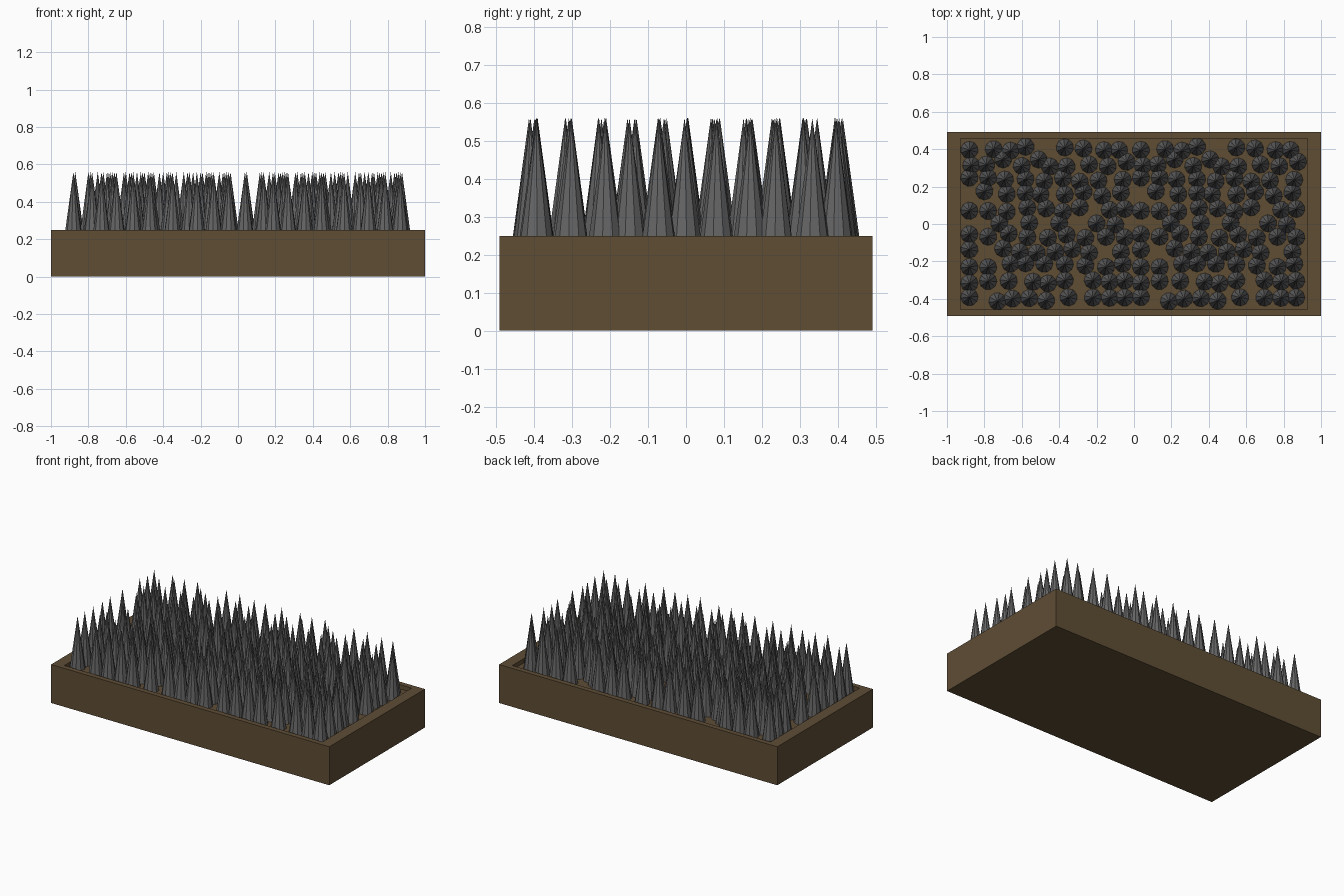
import bpy, bmesh, math, random
from mathutils import Matrix

if "Cube" in bpy.data.objects:
    bpy.data.objects.remove(bpy.data.objects["Cube"])

random.seed(4)

def material(name, c):
    m = bpy.data.materials.new(name)
    m.diffuse_color = (*c, 1)
    m.use_nodes = True
    m.node_tree.nodes["Principled BSDF"].inputs["Base Color"].default_value = m.diffuse_color
    return m

def finish(bm, name, mat):
    me = bpy.data.meshes.new(name)
    bm.to_mesh(me)
    bm.free()
    me.materials.append(mat)
    ob = bpy.data.objects.new(name, me)
    bpy.context.collection.objects.link(ob)
    return ob

wood = material("brown_wood", (0.115, 0.075, 0.036))
metal = material("dark_metal", (0.13, 0.13, 0.13))
TOP, FLOOR, TIP = 0.25, 0.222, 0.56

# tray: block with an inset, sunken top face
bm = bmesh.new()
bmesh.ops.create_cube(bm, size=1, matrix=Matrix.Translation((0, 0, TOP / 2)) @ Matrix.Diagonal((2, 0.982, TOP, 1)))
top = max(bm.faces, key=lambda f: f.calc_center_median().z)
bmesh.ops.inset_region(bm, faces=[top], thickness=0.001)
for v in top.verts:
    v.co.x = math.copysign(0.928, v.co.x)
    v.co.y = math.copysign(0.458, v.co.y)
down = bmesh.ops.extrude_discrete_faces(bm, faces=[top])["faces"][0]
for v in down.verts:
    v.co.z = FLOOR
finish(bm, "tray", wood)

# spikes: one half-width patch of irregular rows (y: x positions), laid twice
rows = {
    .405: [-.88, -.75, -.66, -.58, -.37, -.27, -.16, -.08],
    .34: [-.70, -.51, -.04],
    .31: [-.87, -.79, -.60, -.45, -.36, -.24, -.14],
    .24: [-.88, -.78, -.69, -.58, -.48, -.38, -.29, -.19, -.06],
    .165: [-.80, -.68, -.58, -.50, -.37, -.27, -.17, -.07],
    .08: [-.88, -.78, -.68, -.57, -.47, -.38, -.29, -.13, -.05],
    .01: [-.72, -.56, -.40, -.20, -.10],
    -.06: [-.88, -.78, -.67, -.57, -.46, -.36, -.26, -.15, -.05],
    -.14: [-.88, -.70, -.61, -.52, -.42, -.33, -.24, -.07],
    -.22: [-.88, -.78, -.66, -.58, -.48, -.37, -.26, -.15, -.06],
    -.31: [-.88, -.78, -.67, -.54, -.46, -.37, -.22, -.13, -.05],
    -.40: [-.88, -.73, -.65, -.56, -.47, -.35, -.22, -.13, -.05],
}
bm = bmesh.new()
for row_y, xs in rows.items():
    for x in xs:
        y = row_y + random.uniform(-0.015, 0.01)
        turn = Matrix.Rotation(random.uniform(0, 6.28), 4, 'Z')
        for shift in (0, 0.917):
            bmesh.ops.create_cone(bm, cap_ends=True, segments=10, radius1=0.047, radius2=0.0, depth=TIP - FLOOR,
                                  matrix=Matrix.Translation((x + shift, y, (TIP + FLOOR) / 2)) @ turn)
bmesh.ops.remove_doubles(bm, verts=bm.verts, dist=1e-6)
finish(bm, "spikes", metal)
